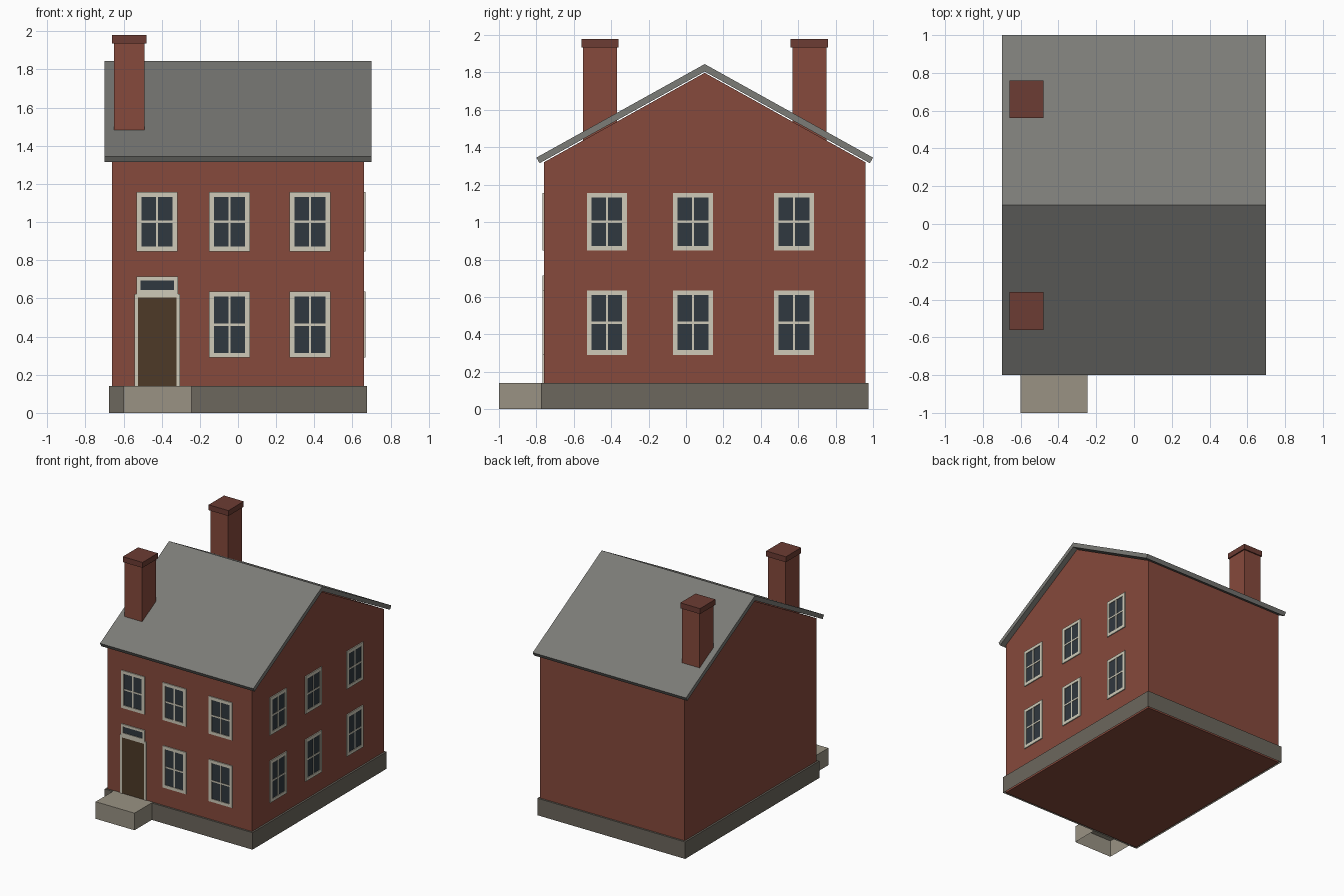
import bpy, bmesh

if "Cube" in bpy.data.objects:
    bpy.data.objects.remove(bpy.data.objects["Cube"])

def material(name, r, g, b):
    m = bpy.data.materials.new(name)
    m.diffuse_color = (r, g, b, 1)
    m.use_nodes = True
    m.node_tree.nodes["Principled BSDF"].inputs["Base Color"].default_value = m.diffuse_color
    return m

BRICK = material("brick", 0.24, 0.068, 0.045)
CAP = material("dark_brick", 0.15, 0.045, 0.033)
SLATE = material("slate", 0.2, 0.2, 0.185)
STONE = material("stone", 0.15, 0.135, 0.11)
STEP = material("step_stone", 0.32, 0.29, 0.23)
TRIM = material("trim", 0.62, 0.59, 0.48)
GLASS = material("glass", 0.03, 0.04, 0.05)
WOOD = material("wood", 0.075, 0.042, 0.02)

def finish(name, bm, mat):
    bmesh.ops.recalc_face_normals(bm, faces=bm.faces)
    me = bpy.data.meshes.new(name)
    bm.to_mesh(me)
    bm.free()
    me.materials.append(mat)
    ob = bpy.data.objects.new(name, me)
    bpy.context.collection.objects.link(ob)
    return ob

def add_box(bm, x, y, z):
    vs = bmesh.ops.create_cube(bm, size=1)["verts"]
    for v in vs:
        v.co = [r[0] + (c + 0.5) * (r[1] - r[0]) for c, r in zip(v.co, (x, y, z))]
    return vs

def box(name, x, y, z, mat, open_bottom=False):
    bm = bmesh.new()
    add_box(bm, x, y, z)
    ob_faces = [f for f in bm.faces if all(abs(v.co.z - z[0]) < 1e-5 for v in f.verts)]
    if open_bottom:
        # keep outward normals by orienting before the bottom is removed
        bmesh.ops.delete(bm, geom=ob_faces, context='FACES_ONLY')
    return finish(name, bm, mat)

def extrude_x(name, profile, half, mat):
    bm = bmesh.new()
    face = bm.faces.new([bm.verts.new((-half, y, z)) for y, z in profile])
    new = bmesh.ops.extrude_face_region(bm, geom=[face])["geom"]
    # the starting face is kept as the left end cap
    for v in new:
        if isinstance(v, bmesh.types.BMVert):
            v.co.x = half
    if face.is_valid and not any(f is face for f in bm.faces):
        bm.faces.new(face.verts)
    bmesh.ops.holes_fill(bm, edges=bm.edges, sides=0)
    return finish(name, bm, mat)

# Brick body with gables
extrude_x("walls", [(-0.76, 0), (0.96, 0), (0.96, 1.32), (0.1, 1.798), (-0.76, 1.32)], 0.66, BRICK)

# Roof, mirrored profile about the ridge line
half = [(0.9, 1.345), (0.883, 1.315), (0, 1.805)]
profile = [(0.1 - d, z) for d, z in half] + [(0.1 + d, z) for d, z in half[1::-1]] + [(0.1, 1.845)]
extrude_x("roof", profile, 0.70, SLATE)

# Foundation and doorstep
box("foundation", (-0.675, 0.675), (-0.775, 0.975), (0, 0.14), STONE, True)
box("doorstep", (-0.6, -0.245), (-1.0, -0.76), (0, 0.141), STEP, True)

# Chimneys
for label, y in (("front", -0.46), ("back", 0.66)):
    box(label + "_chimney", (-0.65, -0.49), (y - 0.09, y + 0.09), (1.4, 1.935), BRICK)
    box(label + "_chimney_cap", (-0.66, -0.48), (y - 0.1, y + 0.1), (1.935, 1.98), CAP)

def panel(name, side, rects, depth, mat):
    """Thin boxes (u0, u1, z0, z1) standing proud of the front or right wall."""
    bm = bmesh.new()
    for u0, u1, z0, z1 in rects:
        if side == "front":
            add_box(bm, (u0, u1), (-0.76 - depth, -0.755), (z0, z1))
        else:
            add_box(bm, (0.655, 0.66 + depth), (u0, u1), (z0, z1))
    return finish(name, bm, mat)

def border(u0, u1, z0, z1, w, bottom=True):
    rects = [(u0, u0 + w, z0, z1), (u1 - w, u1, z0, z1), (u0 + w, u1 - w, z1 - w, z1)]
    return rects + ([(u0 + w, u1 - w, z0, z0 + w)] if bottom else [])

def window(name, side, u, z0, z1):
    w, f, m, zc = 0.107, 0.025, 0.006, (z0 + z1) / 2
    panel(name + "_frame", side, border(u - w, u + w, z0, z1, f), 0.008, TRIM)
    panel(name + "_muntins", side, [(u - m, u + m, z0 + f, z1 - f),
          (u - w + f, u - m, zc - m, zc + m), (u + m, u + w - f, zc - m, zc + m)], 0.006, TRIM)
    panel(name + "_glass", side, [(u - w + f, u + w - f, z0 + f, z1 - f)], 0.003, GLASS)

# Windows on the front and right walls
for side, columns in (("front", (-0.425, -0.045, 0.377)), ("right", (-0.423, 0.037, 0.577))):
    for i, u in enumerate(columns):
        window(f"{side}_upper_window_{i + 1}", side, u, 0.847, 1.157)
        if side == "right" or i > 0:
            window(f"{side}_lower_window_{i + 1}", side, u, 0.29, 0.635)

# Door, door frame and transom light
panel("door_frame", "front", border(-0.542, -0.303, 0.14, 0.623, 0.019, False), 0.008, TRIM)
panel("door", "front", [(-0.523, -0.322, 0.14, 0.604)], 0.004, WOOD)
panel("transom_frame", "front", border(-0.532, -0.315, 0.623, 0.715, 0.02), 0.008, TRIM)
panel("transom_glass", "front", [(-0.512, -0.335, 0.64, 0.695)], 0.003, GLASS)
